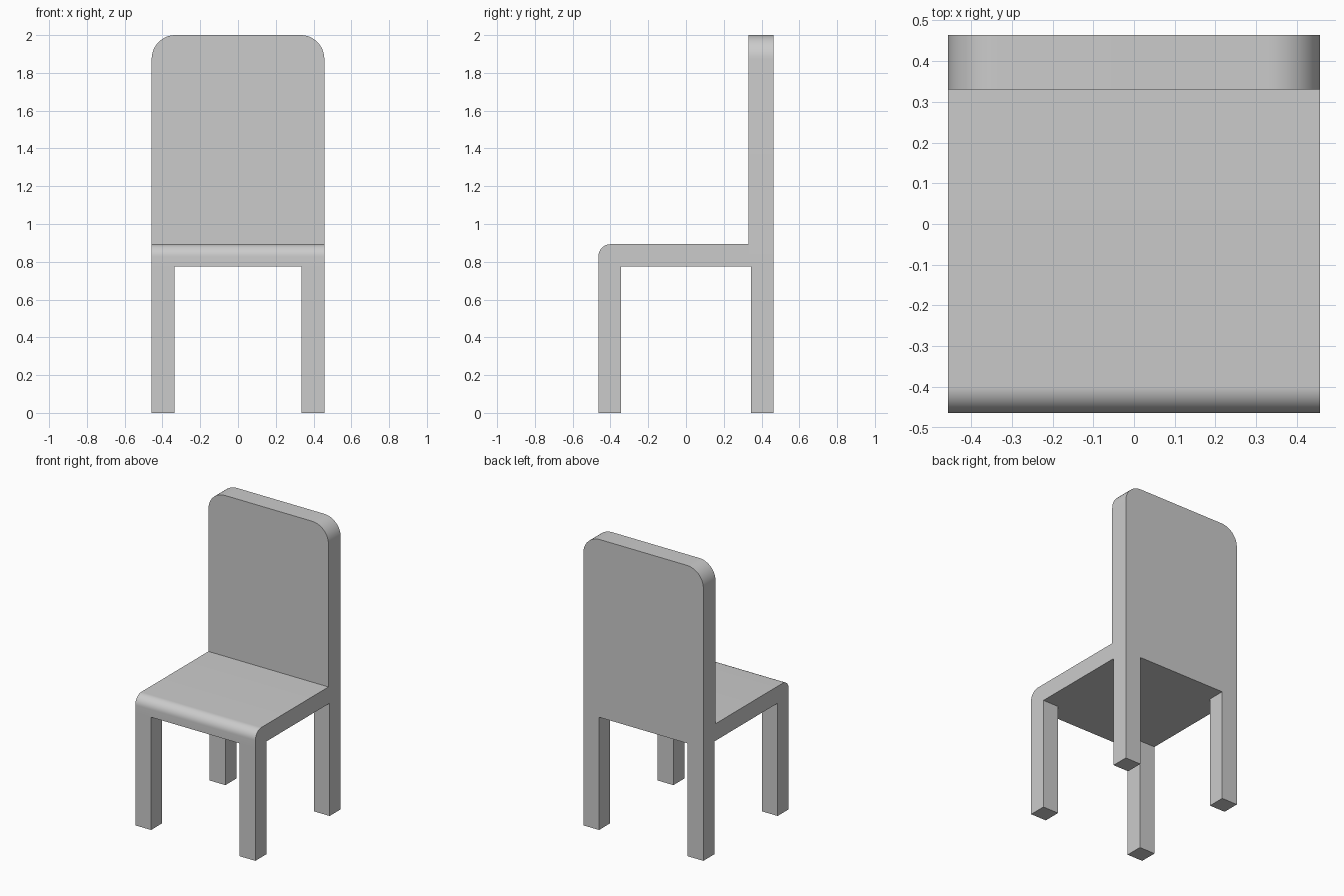
import bpy, bmesh
from math import sin, cos, pi
from mathutils import Vector

if "Cube" in bpy.data.objects:
    bpy.data.objects.remove(bpy.data.objects["Cube"])

HALF_W, HALF_D = 0.457, 0.464          # overall half width and depth
SEAT_LOW, SEAT_TOP, HEIGHT = 0.776, 0.893, 2.0
BACK_Y = 0.331                         # front face of the backrest
LEG = 0.12


def arc(cx, cy, r, start, end, steps=12):
    return [(cx + r * cos(start + (end - start) * i / steps),
             cy + r * sin(start + (end - start) * i / steps)) for i in range(steps + 1)]


def extrude(name, points, vector):
    """Closed prism from a planar outline."""
    bm = bmesh.new()
    face = bm.faces.new([bm.verts.new(p) for p in points])
    ext = bmesh.ops.extrude_face_region(bm, geom=[face])
    verts = [g for g in ext["geom"] if isinstance(g, bmesh.types.BMVert)]
    bmesh.ops.translate(bm, verts=verts, vec=Vector(vector))
    bmesh.ops.recalc_face_normals(bm, faces=bm.faces)
    mesh = bpy.data.meshes.new(name)
    bm.to_mesh(mesh)
    bm.free()
    obj = bpy.data.objects.new(name, mesh)
    bpy.context.collection.objects.link(obj)
    bpy.ops.object.select_all(action="DESELECT")
    obj.select_set(True)
    bpy.context.view_layer.objects.active = obj
    bpy.ops.object.shade_smooth_by_angle(angle=pi / 6)
    return obj


# Seat: side profile with a rounded front top edge
r = 0.065
side = [(BACK_Y, SEAT_TOP), (BACK_Y, SEAT_LOW), (-HALF_D, SEAT_LOW)]
side += arc(-HALF_D + r, SEAT_TOP - r, r, pi, pi / 2)
extrude("seat", [(-HALF_W, y, z) for y, z in side], (2 * HALF_W, 0, 0))

# Backrest: front outline with rounded top corners
r = 0.125
outline = [(-HALF_W, SEAT_LOW), (HALF_W, SEAT_LOW)]
outline += arc(HALF_W - r, HEIGHT - r, r, 0, pi / 2)
outline += arc(-HALF_W + r, HEIGHT - r, r, pi / 2, pi)
extrude("backrest", [(x, BACK_Y, z) for x, z in outline], (0, HALF_D - BACK_Y, 0))

# Four square legs flush with the outer corners
for depth, sy in (("front", -1), ("back", 1)):
    for side_name, sx in (("left", -1), ("right", 1)):
        x0, x1 = sx * HALF_W, sx * (HALF_W - LEG)
        y0, y1 = sy * HALF_D, sy * (HALF_D - LEG)
        extrude(f"{depth}_leg_{side_name}",
                [(x0, y0, 0), (x1, y0, 0), (x1, y1, 0), (x0, y1, 0)], (0, 0, SEAT_LOW))
